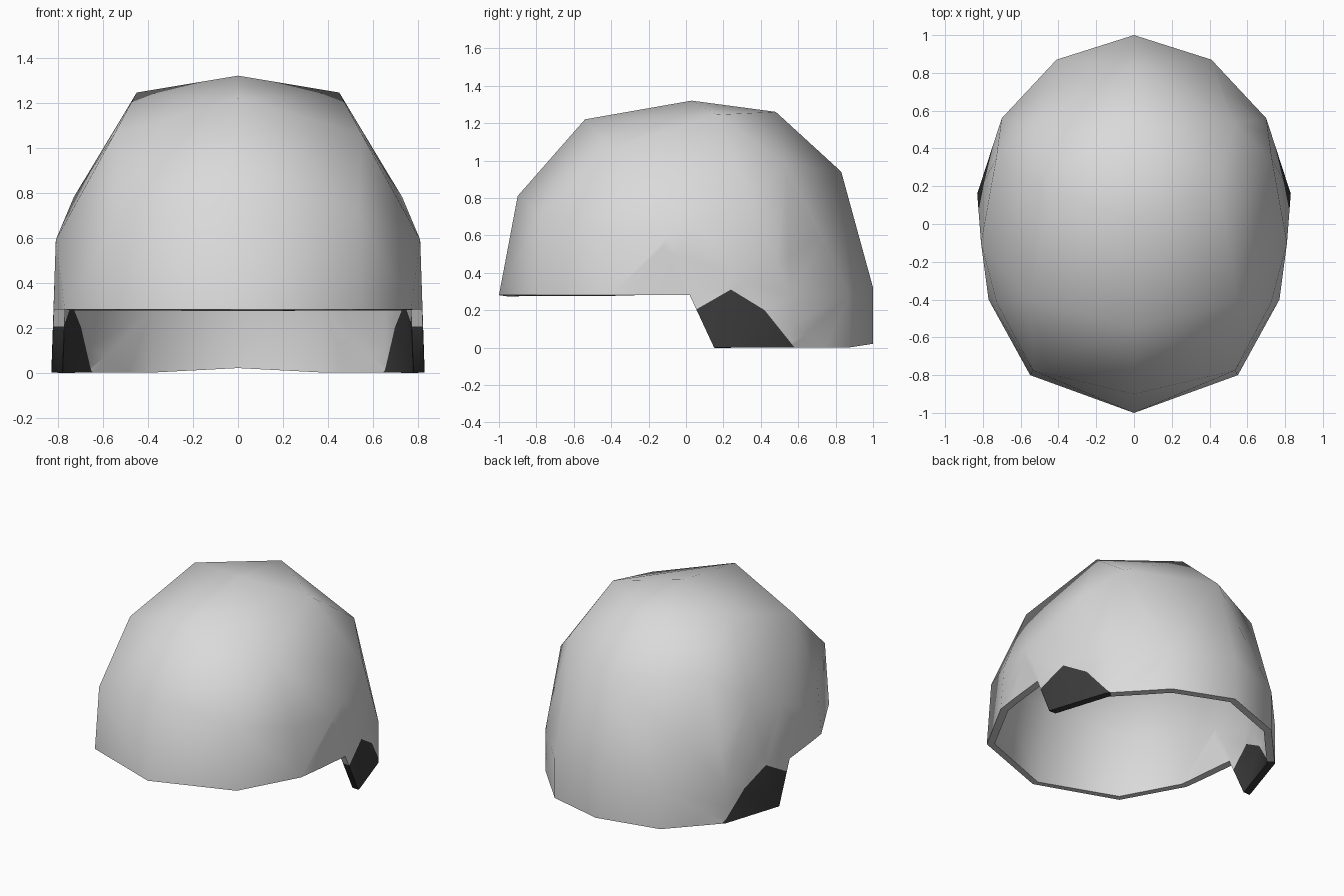
import bpy, bmesh
from mathutils import Vector

if "Cube" in bpy.data.objects:
    bpy.data.objects.remove(bpy.data.objects["Cube"])


def material(name, rgb):
    m = bpy.data.materials.new(name)
    m.diffuse_color = (*rgb, 1)
    m.use_nodes = True
    m.node_tree.nodes["Principled BSDF"].inputs["Base Color"].default_value = m.diffuse_color
    return m


# Right half of the dome: crown, shoulder row and rim corners
crown = [(0, .03, 1.32), (0, -.54, 1.22), (.55, -.41, 1.06), (.45, .165, 1.245),
         (.53, .53, .98), (0, .48, 1.26)]
shoulder = [(0, -.90, .81), (.535, -.775, .71), (.725, -.42, .62), (.81, -.10, .59),
            (.73, .345, .78), (0, .83, .94)]
rim = [(0, -1), (.55, -.80), (.77, -.40), (.81, 0), (.70, .56), (.41, .87)]
points = crown + shoulder + [(x, y, z) for x, y in rim for z in (0, .28)]
points += [(.83, .16, 0), (0, 1, .02), (0, 1, .32)]

# Faceted dome wrapped around the mirrored points
bm = bmesh.new()
for p in {(s * x + 0.0, y, z) for x, y, z in points for s in (1, -1)}:
    bm.verts.new(p)
hull = bmesh.ops.convex_hull(bm, input=list(bm.verts))
loose = [v for v in bm.verts if not v.link_faces]
bmesh.ops.delete(bm, geom=loose, context='VERTS')
bmesh.ops.recalc_face_normals(bm, faces=list(bm.faces))
bm.normal_update()

# Open underside
under = [f for f in bm.faces if f.normal.z < -.5]
bmesh.ops.delete(bm, geom=under, context='FACES')


def cut(a, b, keep):
    """Slice chosen faces along a line drawn in the side view (y, z)."""
    faces = [f for f in bm.faces if keep(f.calc_center_median())]
    geom = list({e for f in faces for e in f.edges}) + faces
    geom += list({v for f in faces for v in f.verts})
    normal = Vector((0, b[1] - a[1], a[0] - b[0])).normalized()
    bmesh.ops.bisect_plane(bm, geom=geom, dist=.003, plane_co=(0, *a), plane_no=normal)


def side_of(a, b, c):
    return (b[0] - a[0]) * (c.z - a[1]) - (b[1] - a[1]) * (c.y - a[0])


# Raised front opening with a slanted step at the sides
step = ((.15, 0), (.02, .28))
cut((-1, .28), (1, .28), lambda c: c.y < .5)
cut(*step, lambda c: c.z < .28 and c.y < .6)
front = [f for f in bm.faces if f.calc_center_median().z < .28
         and side_of(*step, f.calc_center_median()) > 0]
bmesh.ops.delete(bm, geom=front, context='FACES')

# Dark ear patches bounded by three lines
patch = [((.04, .195), (.24, .31)), ((.24, .31), (.42, .20)), ((.42, .20), (.58, 0))]
for a, b in patch:
    cut(a, b, lambda c: abs(c.x) > .5 and c.z < .62 and c.y > -.1)
for f in bm.faces:
    c = f.calc_center_median()
    inside = all(side_of(a, b, c) < 0 for a, b in patch)
    f.material_index = 1 if abs(c.x) > .5 and inside else 0

mesh = bpy.data.meshes.new("helmet_shell")
bm.to_mesh(mesh)
bm.free()
mesh.materials.append(material("light grey", (.70, .70, .70)))
mesh.materials.append(material("near black", (.045, .045, .045)))
shell = bpy.data.objects.new("helmet_shell", mesh)
bpy.context.collection.objects.link(shell)

# Wall thickness, then smooth shading with a crisp rim
bpy.context.view_layer.objects.active = shell
shell.select_set(True)
solid = shell.modifiers.new("wall", 'SOLIDIFY')
solid.thickness = .05
solid.offset = -1
bpy.ops.object.modifier_apply(modifier="wall")
bpy.ops.object.shade_smooth_by_angle(angle=1.1)
